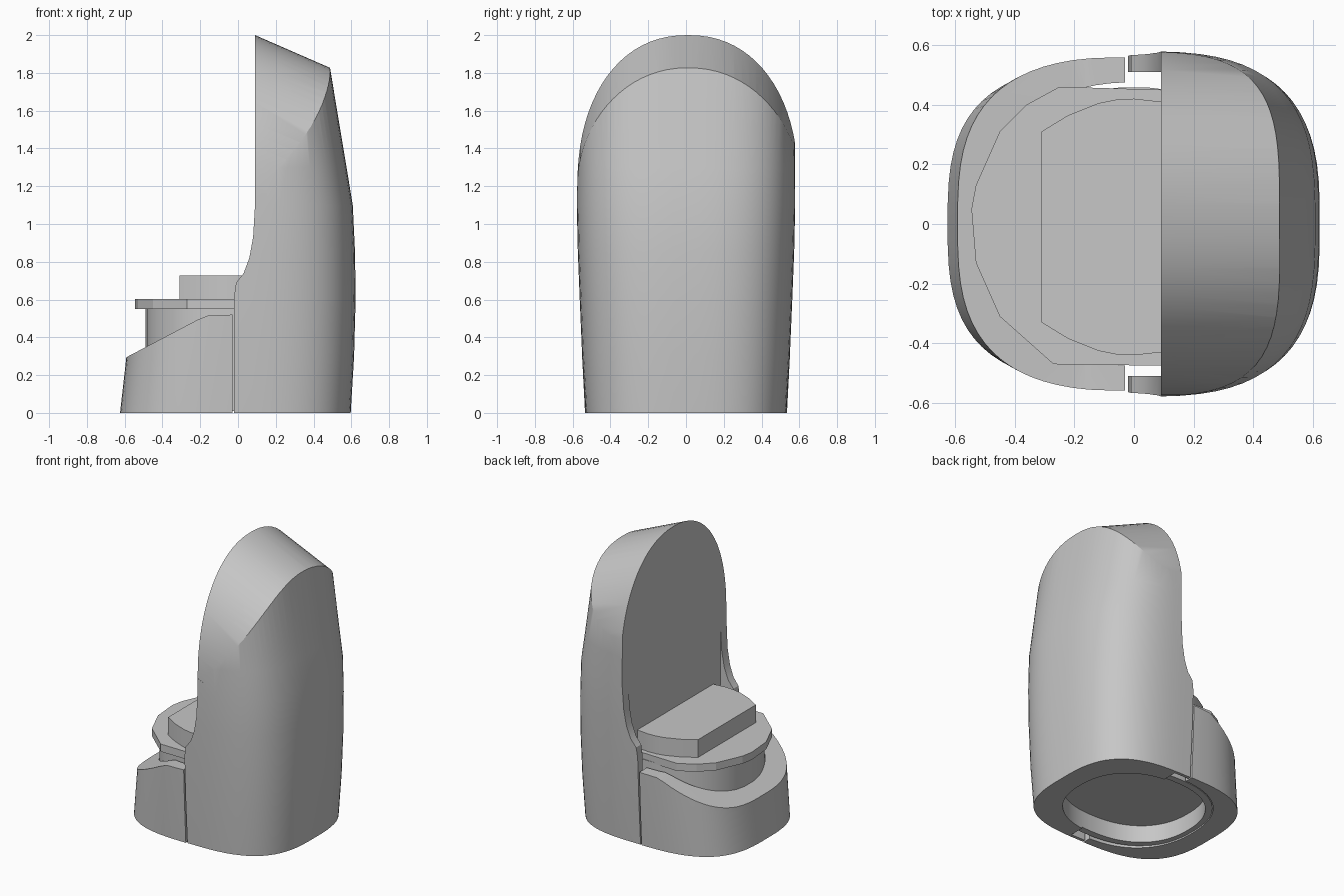
import bpy, bmesh, math

if "Cube" in bpy.data.objects:
    bpy.data.objects.remove(bpy.data.objects["Cube"], do_unlink=True)

grey = bpy.data.materials.new("plain grey")
grey.use_nodes = True
COLOUR = (0.57, 0.57, 0.57, 1)
grey.diffuse_color = COLOUR
grey.node_tree.nodes["Principled BSDF"].inputs["Base Color"].default_value = COLOUR


def loft(name, rings):
    """Closed solid through rings that have equal point counts."""
    bm = bmesh.new()
    rows = [[bm.verts.new(p) for p in ring] for ring in rings]
    n = len(rows[0])
    for low, high in zip(rows, rows[1:]):
        for i in range(n):
            j = (i + 1) % n
            bm.faces.new((low[i], low[j], high[j], high[i]))
    bm.faces.new(rows[0][::-1])
    bm.faces.new(rows[-1])
    bmesh.ops.recalc_face_normals(bm, faces=bm.faces[:])
    mesh = bpy.data.meshes.new(name)
    bm.to_mesh(mesh)
    bm.free()
    obj = bpy.data.objects.new(name, mesh)
    bpy.context.collection.objects.link(obj)
    mesh.materials.append(grey)
    return obj


def oval(a, b, z, power=3.0, count=72):
    """Rounded-square outline at height z."""
    points = []
    for i in range(count):
        t = math.tau * (i + 0.5) / count
        c, s = math.cos(t), math.sin(t)
        points.append((a * math.copysign(abs(c) ** (2 / power), c),
                       b * math.copysign(abs(s) ** (2 / power), s), z))
    return points


def slab(name, outline, z0, z1):
    return loft(name, [[(x, y, z) for x, y in outline] for z in (z0, z1)])


def side_prism(name, profile, half=0.8):
    """Extrude an x-z profile along y."""
    return loft(name, [[(x, y, z) for x, z in profile] for y in (-half, half)])


def cut(obj, tool, operation):
    """Apply a boolean, then remove its tool."""
    tool.hide_render = True
    mod = obj.modifiers.new("cut", 'BOOLEAN')
    mod.operation, mod.object, mod.solver = operation, tool, 'EXACT'
    bpy.context.view_layer.objects.active = obj
    bpy.ops.object.modifier_apply(modifier=mod.name)
    bpy.data.objects.remove(tool, do_unlink=True)


def cut_recess(obj):
    """Shallow hollow in the underside."""
    cut(obj, loft("recess_cutter", [oval(.45, .41, z, 2.3) for z in (-.1, .13)]), 'DIFFERENCE')


def smooth(obj, angle=28):
    bpy.ops.object.select_all(action='DESELECT')
    obj.select_set(True)
    bpy.context.view_layer.objects.active = obj
    bpy.ops.object.shade_smooth_by_angle(angle=math.radians(angle))


# Tall shell: bulging body trimmed by a sloping arch and a curved open edge
levels = [(0, .597, .532), (.3, .615, .55), (.6, .623, .563), (.85, .62, .573),
          (1.1, .608, .579), (1.3, .575, .578), (1.83, .487, .576), (2.2, .425, .576)]
shell = loft("tall_shell", [oval(a, b, z) for z, a, b in levels])

arch = [(-.7, -.2), (-.7, 1.2)]
for i in range(41):
    t = math.pi * (1 - i / 40)
    c, s = math.cos(t), max(math.sin(t), 0)
    arch.append((.01 + .585 * math.copysign(abs(c) ** (2 / 2.2), c), 1.2 + .8 * s ** (2 / 2.2)))
arch += [(.7, 1.2), (.7, -.2)]
cut(shell, loft("arch_cutter", [[(x, y, z - .436 * (x - .09) if z > 0 else z - .5)
                                 for y, z in arch] for x in (-.8, .8)]), 'INTERSECT')

edge = [(-.02, -.1), (-.02, .62), (-.01, .69), (.03, .74), (.06, .82), (.08, .93),
        (.09, 1.1), (.09, 2.4), (.8, 2.4), (.8, -.1)]
cut(shell, side_prism("edge_cutter", edge), 'INTERSECT')

# Opening between the two side arms, and the hollow underside
opening = [(-.1, -.1), (.09, -.1), (.09, 1.12), (-.1, 1.12)]
cut(shell, side_prism("opening_cutter", opening, .51), 'DIFFERENCE')
cut_recess(shell)
smooth(shell)

# Low tray: half ring with a sloping rim
tray = loft("front_tray", [oval(a, b, z) for z, a, b in
                           ((0, .625, .535), (.29, .592, .55), (.55, .565, .56))])
rim = [(-.7, -.1), (-.7, .24), (-.59, .295), (-.21, .495), (-.16, .515), (-.03, .52), (-.03, -.1)]
cut(tray, side_prism("rim_cutter", rim), 'INTERSECT')
cut(tray, loft("tray_cutter", [oval(.485, .475, z, 2.3) for z in (-.1, .7)]), 'DIFFERENCE')
smooth(tray)

# Drum standing inside the base
drum = loft("drum", [oval(.49, .458, z, 2.3, 40) for z in (.01, .56)])
cut_recess(drum)
smooth(drum)

# Faceted turntable plate
plate = [(.3, .43), (.09, .45), (-.25, .46), (-.36, .4), (-.45, .31), (-.53, .13), (-.545, .05),
         (-.53, -.13), (-.45, -.31), (-.27, -.47), (.09, -.475), (.3, -.45)]
slab("turntable_plate", plate, .55, .603)

# Raised platform with a straight front
half = [(-.31, .32), (-.22, .375), (-.12, .415), (-.06, .427), (0, .43), (.09, .42), (.2, .39)]
top = [(x, -y - .01) for x, y in half] + [(x, y - .01) for x, y in half[::-1]]
platform = slab("raised_platform", top, .6, .727)
smooth(platform)
